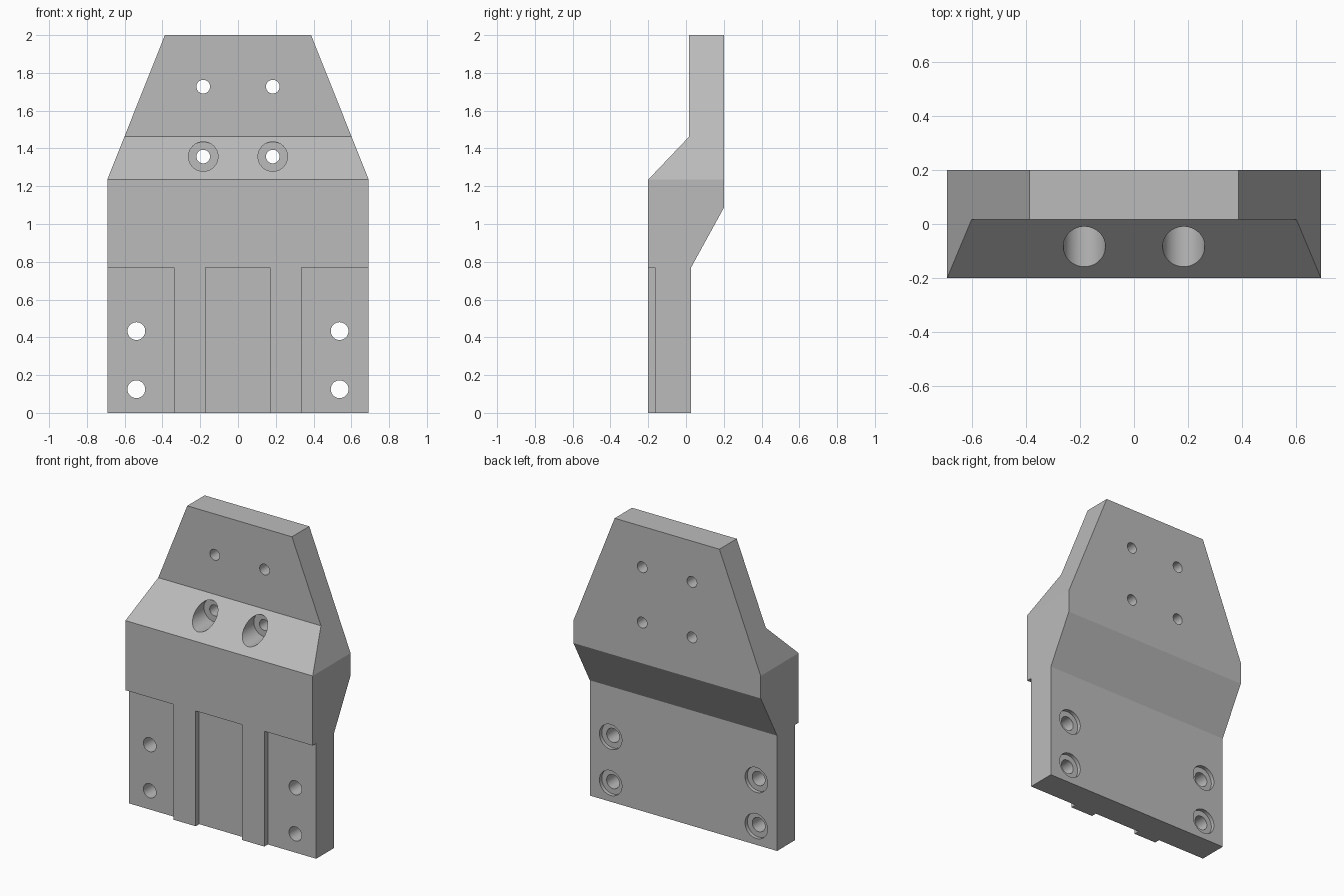
import bpy
import bmesh
import math
from mathutils import Matrix

old = bpy.data.objects.get("Cube")
if old:
    bpy.data.objects.remove(old)

grey = bpy.data.materials.new("light_grey")
grey.use_nodes = True
colour = (0.5, 0.5, 0.5, 1)
grey.diffuse_color = colour
grey.node_tree.nodes["Principled BSDF"].inputs["Base Color"].default_value = colour


def make_object(name, bm):
    bmesh.ops.recalc_face_normals(bm, faces=bm.faces)
    mesh = bpy.data.meshes.new(name)
    bm.to_mesh(mesh)
    bm.free()
    mesh.materials.append(grey)
    obj = bpy.data.objects.new(name, mesh)
    bpy.context.collection.objects.link(obj)
    return obj


def prism(name, points, offset):
    bm = bmesh.new()
    face = bm.faces.new([bm.verts.new(p) for p in points])
    new = bmesh.ops.extrude_face_region(bm, geom=[face])["geom"]
    verts = [v for v in new if isinstance(v, bmesh.types.BMVert)]
    bmesh.ops.translate(bm, verts=verts, vec=offset)
    return make_object(name, bm)


def bore(name, x, z, radius, y0, y1):
    bm = bmesh.new()
    place = Matrix.Translation((x, (y0 + y1) / 2, z)) @ Matrix.Rotation(math.pi / 2, 4, "X")
    bmesh.ops.create_cone(bm, cap_ends=True, segments=48, radius1=radius,
                          radius2=radius, depth=y1 - y0, matrix=place)
    return make_object(name, bm)


def apply_boolean(cutter, operation="DIFFERENCE"):
    mod = plate.modifiers.new(cutter.name, "BOOLEAN")
    mod.object = cutter
    mod.operation = operation
    mod.solver = "EXACT"
    bpy.context.view_layer.objects.active = plate
    bpy.ops.object.modifier_apply(modifier=mod.name)
    bpy.data.objects.remove(cutter)


# Cranked side profile across the full width
profile = [(-0.2, 0), (0.027, 0), (0.027, 0.77), (0.2, 1.085),
           (0.2, 2), (0.017, 2), (0.017, 1.463), (-0.2, 1.235)]
plate = prism("bracket_plate", [(-0.692, y, z) for y, z in profile], (1.384, 0, 0))

# Tapered front outline
half = [(0.692, 1.235), (0.387, 2), (0.387, 2.1)]
taper = [(0.8, -0.1), (0.8, 1.235)] + half
outline = [(x, -0.5, z) for x, z in [(0.692, -0.1)] + half]
outline += [(-x, y, z) for x, y, z in reversed(outline)]
apply_boolean(prism("outline", outline, (0, 1, 0)), "INTERSECT")

# Front recesses that leave two raised ribs
for x0, x1 in [(-0.8, -0.338), (-0.173, 0.17), (0.335, 0.8)]:
    corners = [(x0, -0.3, -0.1), (x1, -0.3, -0.1), (x1, -0.3, 0.77), (x0, -0.3, 0.77)]
    apply_boolean(prism("recess", corners, (0, 0.137, 0)))

# Screw holes, with wide seats in the slope and shallow seats in the back
for side in (-1, 1):
    for z in (1.357, 1.727):
        apply_boolean(bore("upper_hole", side * 0.184, z, 0.036, -0.4, 0.4))
    apply_boolean(bore("slope_seat", side * 0.184, 1.357, 0.078, -0.4, 0.015))
    for z in (0.125, 0.433):
        apply_boolean(bore("lower_hole", side * 0.538, z, 0.047, -0.4, 0.4))
        apply_boolean(bore("back_seat", side * 0.538, z, 0.083, 0.002, 0.2))

# Smooth bores, sharp edges
plate.select_set(True)
bpy.context.view_layer.objects.active = plate
bpy.ops.object.shade_smooth_by_angle(angle=math.radians(20))
